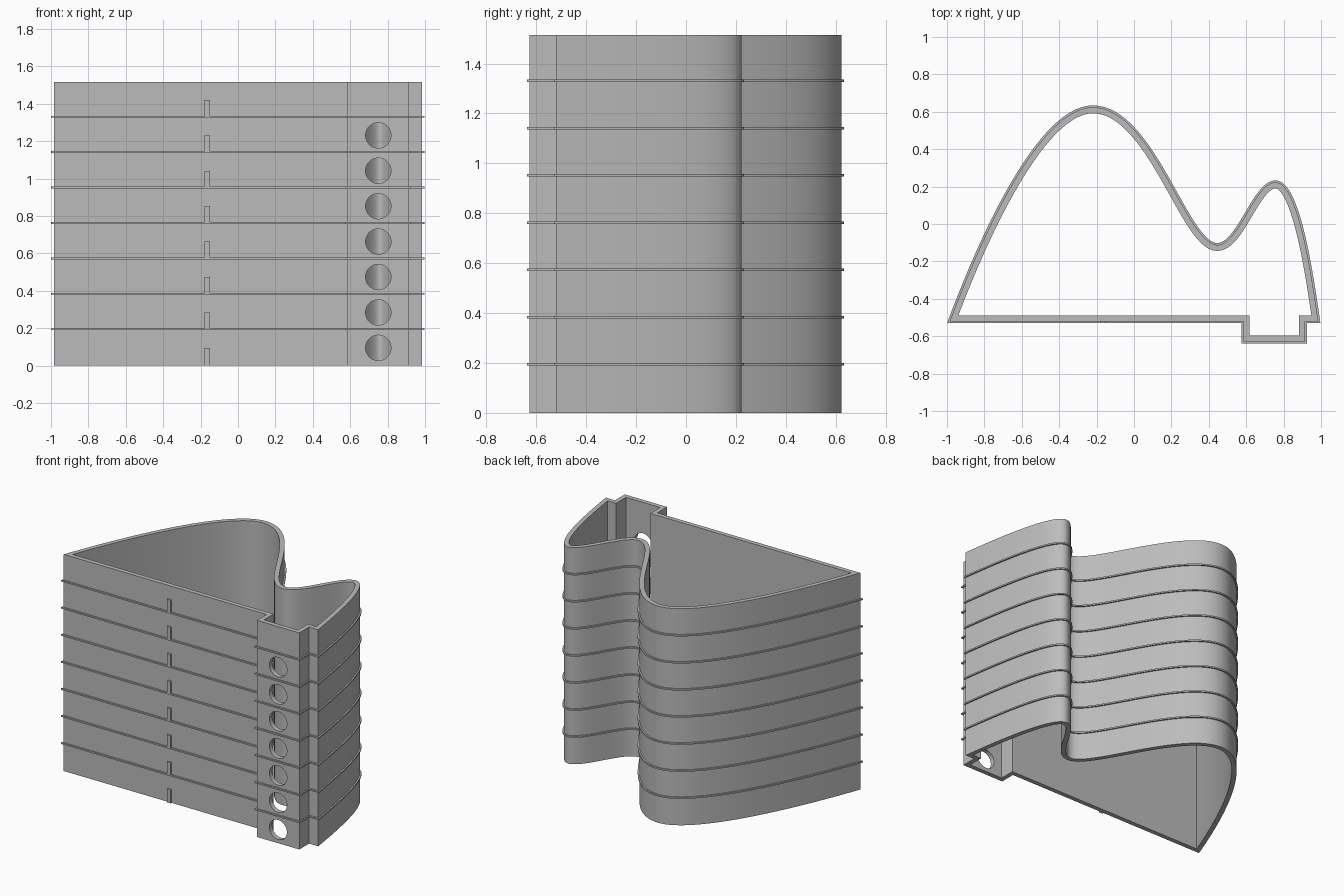
import bpy, bmesh
from mathutils import Vector
from mathutils.geometry import interpolate_bezier

if "Cube" in bpy.data.objects:
    bpy.data.objects.remove(bpy.data.objects["Cube"])

FLOORS = 8
HEIGHT = 1.515
STEP = HEIGHT / FLOORS
WALL = 0.032
LIP = 0.01

grey = bpy.data.materials.new("plain grey")
grey.use_nodes = True
grey.diffuse_color = (0.5, 0.5, 0.5, 1)
grey.node_tree.nodes["Principled BSDF"].inputs["Base Color"].default_value = (0.5, 0.5, 0.5, 1)


def make_object(name, bm, smooth=False):
    bmesh.ops.recalc_face_normals(bm, faces=bm.faces)
    mesh = bpy.data.meshes.new(name)
    bm.to_mesh(mesh)
    bm.free()
    mesh.materials.append(grey)
    obj = bpy.data.objects.new(name, mesh)
    bpy.context.collection.objects.link(obj)
    if smooth:
        smooth_object(obj)
    return obj


def smooth_object(obj):
    bpy.ops.object.select_all(action='DESELECT')
    obj.select_set(True)
    bpy.context.view_layer.objects.active = obj
    bpy.ops.object.shade_smooth_by_angle(angle=0.5)


def offset(points, distance):
    """Mitred outward offset of a closed clockwise outline."""
    result = []
    for i, p in enumerate(points):
        a = (p - points[i - 1]).normalized()
        b = (points[(i + 1) % len(points)] - p).normalized()
        na, nb = Vector((-a.y, a.x)), Vector((-b.y, b.x))
        result.append(p + (na + nb) * distance / (1 + na.dot(nb)))
    return result


def ring(bm, inner, outer, z0, z1):
    """Closed band between two matching outlines."""
    loops = [[bm.verts.new((p.x, p.y, z)) for p in line]
             for line, z in ((outer, z0), (outer, z1), (inner, z1), (inner, z0))]
    n = len(inner)
    for k in range(4):
        lower, upper = loops[k], loops[(k + 1) % 4]
        for i in range(n):
            j = (i + 1) % n
            bm.faces.new((lower[i], lower[j], upper[j], upper[i]))


# Outline: two-humped back curve, then the straight front with a projecting bay
knots = [
    ((-0.985, -0.52), (-0.81, -0.05), (-0.50, 0.624), (-0.22, 0.624)),
    ((-0.22, 0.624), (0.10, 0.624), (0.28, -0.112), (0.445, -0.112)),
    ((0.445, -0.112), (0.56, -0.112), (0.645, 0.223), (0.757, 0.223)),
    ((0.757, 0.223), (0.87, 0.223), (0.94, -0.20), (0.985, -0.52)),
]
outline = []
for seg in knots:
    a, ha, hb, b = (Vector(p) for p in seg)
    outline += [p.to_2d() for p in interpolate_bezier(a, ha, hb, b, 33)[:-1]]
outline += [Vector(p) for p in ((0.985, -0.52), (0.914, -0.52), (0.914, -0.628),
                                (0.586, -0.628), (0.586, -0.52))]

# Hollow outer wall, open at both ends
bm = bmesh.new()
ring(bm, offset(outline, -WALL), outline, 0, HEIGHT)
wall = make_object("outer_wall", bm)

# Round window in the bay on every floor
bm = bmesh.new()
for k in range(FLOORS):
    made = bmesh.ops.create_cone(bm, cap_ends=True, segments=48, radius1=0.068,
                                 radius2=0.068, depth=0.1)["verts"]
    for v in made:
        x, y, z = v.co
        v.co = (0.75 + x, -0.612 + z, (k + 0.5) * STEP + y)
cutter = make_object("window_cutter", bm)
cutter.hide_render = True
cut = wall.modifiers.new("windows", 'BOOLEAN')
cut.operation = 'DIFFERENCE'
cut.solver = 'EXACT'
cut.object = cutter
bpy.context.view_layer.objects.active = wall
bpy.ops.object.modifier_apply(modifier=cut.name)
bpy.data.objects.remove(cutter)
smooth_object(wall)

# Thin ledge around the wall at each floor line
for k in range(1, FLOORS):
    bm = bmesh.new()
    ring(bm, offset(outline, -WALL / 2), offset(outline, LIP), k * STEP, k * STEP + 0.01)
    make_object(f"floor_ledge_{k}", bm, smooth=True)

# Small raised door on every floor
for k in range(FLOORS):
    bm = bmesh.new()
    bmesh.ops.create_cube(bm, size=1)
    for v in bm.verts:
        v.co = (-0.164 + v.co.x * 0.029, -0.52 + v.co.y * 2 * LIP,
                (k + 0.25 + v.co.z / 2) * STEP)
    make_object(f"door_{k + 1}", bm)
